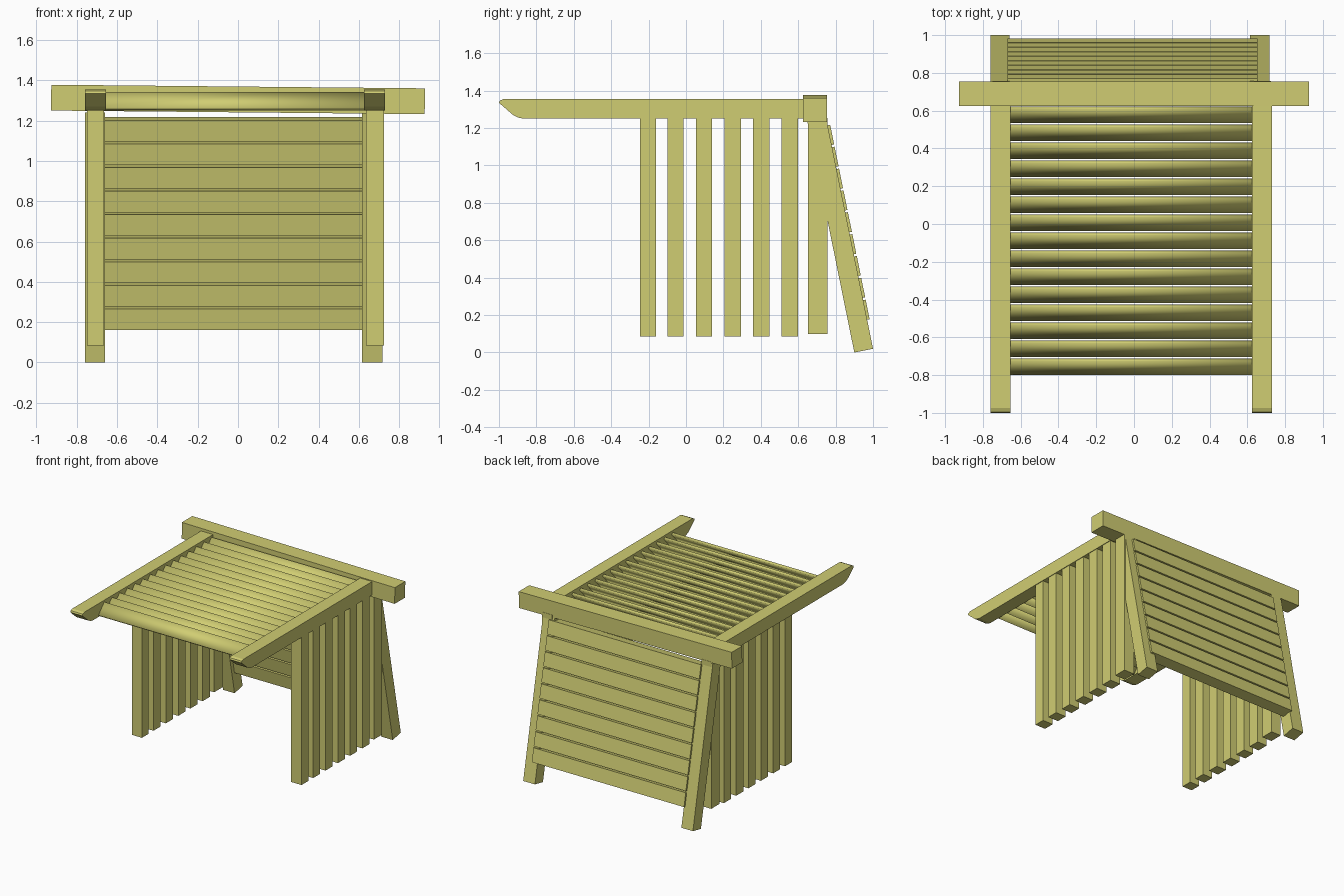
import bpy, bmesh, math
from mathutils import Vector

if "Cube" in bpy.data.objects:
    bpy.data.objects.remove(bpy.data.objects["Cube"])

wood = bpy.data.materials.new("pale_wood")
wood.diffuse_color = (0.63, 0.61, 0.17, 1)
wood.use_nodes = True
wood.node_tree.nodes["Principled BSDF"].inputs["Base Color"].default_value = wood.diffuse_color


def prism(name, profile, x0, x1, smooth=False):
    """Extrude a (y, z) outline along x."""
    bm = bmesh.new()
    face = bm.faces.new([bm.verts.new((x0, y, z)) for y, z in profile])
    ext = bmesh.ops.extrude_face_region(bm, geom=[face])
    verts = [v for v in ext["geom"] if isinstance(v, bmesh.types.BMVert)]
    bmesh.ops.translate(bm, verts=verts, vec=(x1 - x0, 0, 0))
    bmesh.ops.recalc_face_normals(bm, faces=bm.faces)
    for f in bm.faces:
        f.smooth = smooth
    mesh = bpy.data.meshes.new(name)
    bm.to_mesh(mesh)
    bm.free()
    mesh.materials.append(wood)
    obj = bpy.data.objects.new(name, mesh)
    bpy.context.collection.objects.link(obj)
    return obj


def rect(y0, y1, z0, z1):
    return [(y0, z0), (y1, z0), (y1, z1), (y0, z1)]


def tilted(cy, cz, along, length, thick):
    """Rectangle whose long side follows the (y, z) direction 'along'."""
    a = Vector(along).normalized()
    n = Vector((a.y, -a.x))
    c = Vector((cy, cz))
    return [tuple(c + a * s * length / 2 + n * t * thick / 2)
            for s, t in ((-1, -1), (1, -1), (1, 1), (-1, 1))]


# Roof rails with shaped front ends, and slanted back legs
rail = [(0.64, 1.25), (0.64, 1.355), (-0.975, 1.355), (-0.995, 1.347),
        (-1.0, 1.335), (-0.925, 1.27), (-0.9, 1.257), (-0.87, 1.25)]
leg = [(0.90, 0.0), (1.0, 0.02), (0.752, 1.24), (0.648, 1.24)]
prism("left_roof_rail", rail, -0.76, -0.655)
prism("right_roof_rail", rail, 0.625, 0.73)
prism("left_back_leg", leg, -0.76, -0.66)
prism("right_back_leg", leg, 0.615, 0.717)

# Crossbeam, sitting very slightly out of level
beam = prism("crossbeam", rect(0.625, 0.755, -0.064, 0.064), -0.927, 0.927)
beam.location.z = 1.305
beam.rotation_euler.y = math.radians(0.55)

# Vertical side posts
posts = [(-0.245, -0.16), (-0.10, -0.013), (0.053, 0.14), (0.207, 0.295),
         (0.358, 0.447), (0.51, 0.6), (0.653, 0.757)]
for i, (y0, y1) in enumerate(posts):
    z0 = 0.10 if i == 6 else 0.085
    prism(f"left_side_post_{i + 1}", rect(y0, y1, z0, 1.255), -0.75, -0.665)
    prism(f"right_side_post_{i + 1}", rect(y0, y1, z0, 1.255), 0.635, 0.725)

# Angled roof louvres
for i in range(15):
    outline = tilted(0.578 - i * 0.0953, 1.296, (1, 1.06), 0.105, 0.019)
    prism(f"roof_louvre_{i + 1}", outline, -0.66, 0.632, smooth=True)

# Back wall planks, stacked along the slope of the legs
slope = Vector((-0.199, 0.98))
for i in range(9):
    c = Vector((0.9295, 0.222)) + slope * (0.1192 * i)
    prism(f"back_plank_{i + 1}", tilted(c.x, c.y, slope, 0.107, 0.085), -0.67, 0.655)
